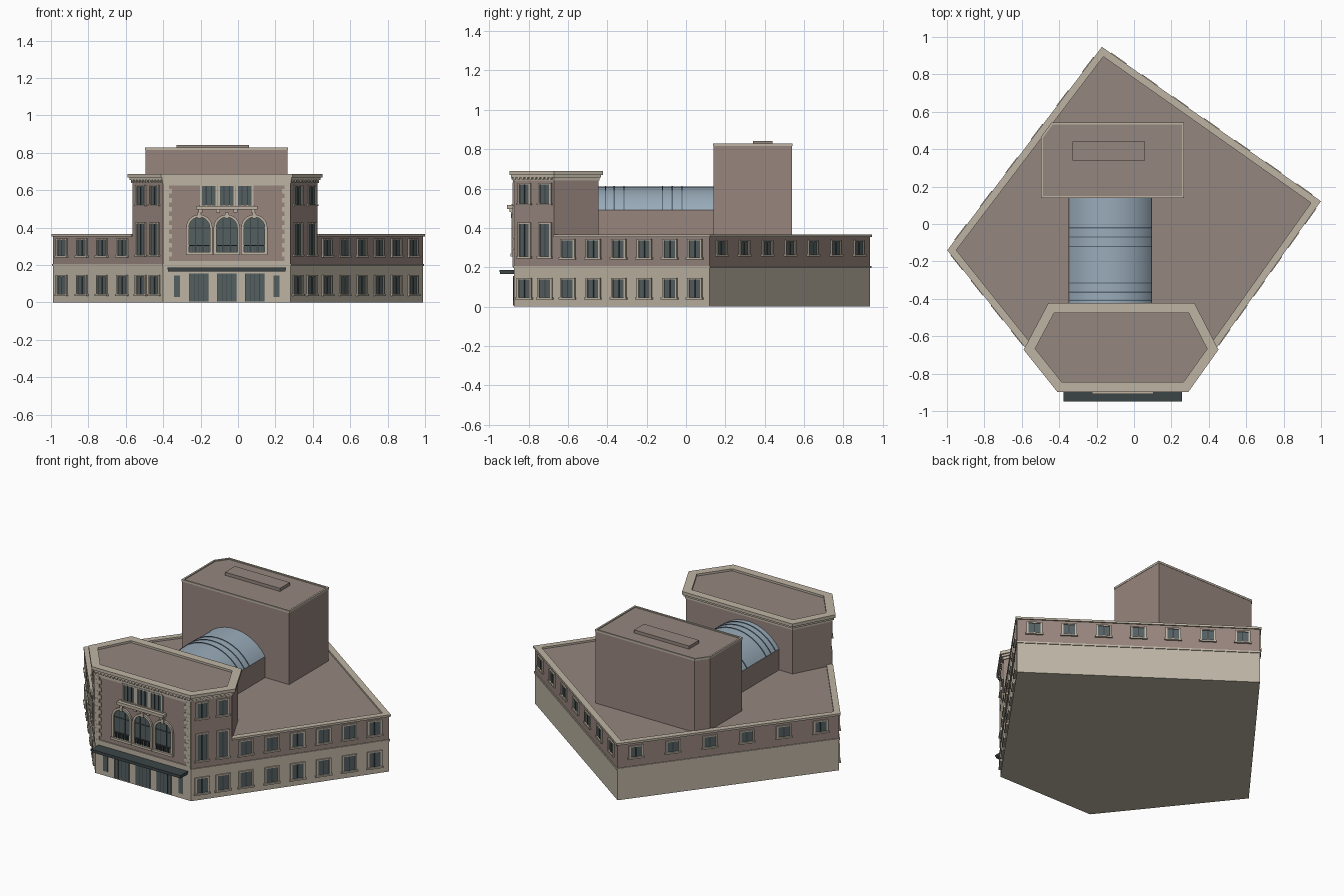
import bpy, bmesh, math
from mathutils import Vector

if "Cube" in bpy.data.objects:
    bpy.data.objects.remove(bpy.data.objects["Cube"])


def material(name, rgb):
    m = bpy.data.materials.new(name)
    m.use_nodes = True
    m.diffuse_color = (*rgb, 1)
    m.node_tree.nodes["Principled BSDF"].inputs["Base Color"].default_value = (*rgb, 1)
    return m


BRICK = material("brown brick", (.31, .235, .207))
ROOF = material("roof brown", (.30, .24, .215))
STONE = material("beige stone", (.51, .455, .37))
GLASS = material("dark glass", (.09, .115, .12))
METAL = material("dark metal", (.045, .06, .063))
BLUE = material("blue grey metal", (.32, .41, .49))
RIB = material("dark blue rib", (.10, .14, .18))


class Part:
    """Collects solids of one colour into one object."""

    def __init__(self, name, mat):
        self.name, self.mat, self.bm = name, mat, bmesh.new()

    def loft(self, a, b):
        lo = [self.bm.verts.new(p) for p in a]
        hi = [self.bm.verts.new(p) for p in b]
        self.bm.faces.new(lo[::-1])
        self.bm.faces.new(hi)
        for i in range(len(a)):
            j = (i + 1) % len(a)
            self.bm.faces.new((lo[i], lo[j], hi[j], hi[i]))

    def prism(self, pts, z0, z1):
        self.loft([(x, y, z0) for x, y in pts], [(x, y, z1) for x, y in pts])

    def box(self, x0, x1, y0, y1, z0, z1):
        self.prism([(x0, y0), (x1, y0), (x1, y1), (x0, y1)], z0, z1)

    def ring(self, pts, out, inn, z0, z1, skip=()):
        a, b = offset(pts, out), offset(pts, -inn)
        for i in range(len(pts)):
            if i not in skip:
                j = (i + 1) % len(pts)
                self.prism([a[i], a[j], b[j], b[i]], z0, z1)

    def done(self, top=None, smooth=False):
        bmesh.ops.recalc_face_normals(self.bm, faces=self.bm.faces)
        me = bpy.data.meshes.new(self.name)
        me.materials.append(self.mat)
        if top:
            me.materials.append(top)
            for f in self.bm.faces:
                f.material_index = int(f.normal.z > .9)
        self.bm.to_mesh(me)
        self.bm.free()
        ob = bpy.data.objects.new(self.name, me)
        bpy.context.collection.objects.link(ob)
        if smooth:
            bpy.ops.object.select_all(action='DESELECT')
            ob.select_set(True)
            bpy.context.view_layer.objects.active = ob
            bpy.ops.object.shade_smooth_by_angle(angle=math.radians(30))


def offset(pts, d):
    """Mitred outward offset of a counter-clockwise outline."""
    res, n = [], len(pts)
    for i in range(n):
        p = Vector(pts[i])
        e = (p - Vector(pts[i - 1])).normalized()
        f = (Vector(pts[(i + 1) % n]) - p).normalized()
        a, b = Vector((e.y, -e.x)), Vector((f.y, -f.x))
        res.append(tuple(p + (a + b) * d / (1 + a.dot(b))))
    return res


class Wall:
    """Places plates on a wall: u along it, z up, d outward."""

    def __init__(self, p, q):
        self.p, self.q = Vector(p), Vector(q)
        self.len = (self.q - self.p).length
        self.dir = (self.q - self.p).normalized()
        self.n = Vector((self.dir.y, -self.dir.x))

    def plate(self, part, pts, d0, d1):
        def at(d):
            return [(*(self.p + self.dir * u + self.n * d), z) for u, z in pts]
        part.loft(at(d0), at(d1))

    def rect(self, part, u0, u1, z0, z1, d):
        self.plate(part, [(u0, z0), (u1, z0), (u1, z1), (u0, z1)], -.002, d)

    def window(self, u, z0, z1, w=.08, panes=2):
        h, t = w / 2, .011
        self.rect(panes_part, u - h, u + h, z0, z1, .002)
        for s in (-1, 1):
            self.rect(frames, u + s * h - t / 2, u + s * h + t / 2, z0, z1, .008)
        self.rect(frames, u - h - t, u + h + t, z0 - .01, z0, .012)
        self.rect(frames, u - h - t / 2, u + h + t / 2, z1, z1 + .008, .008)
        for i in range(1, panes):
            c = u - h + w * i / panes
            self.rect(bars, c - .003, c + .003, z0, z1, .005)


# Outline corners
A, TL, FL, FR = (-.988, -.14), (-.564, -.67), (-.40, -.875), (.28, -.875)
TR, R, B = (.426, -.67), (.988, .12), (-.17, .936)
plan = [A, TL, FL, FR, TR, R, B]
tower_plan = [TL, FL, FR, TR, (.31, -.445), (-.445, -.445)]
stage_plan = [(-.495, .14), (.265, .14), (.265, .54), (-.44, .54), (-.495, .465)]

# Main block
p = Part("ground_storey", STONE); p.prism(plan, 0, .2); p.done()
p = Part("upper_storey", BRICK); p.prism(plan, .2, .356); p.done(top=ROOF)
p = Part("storey_band", STONE); p.ring(plan, .005, .01, .195, .206); p.done()
p = Part("wing_coping", STONE); p.ring(plan, .008, .03, .354, .367, skip=(1, 2, 3)); p.done()

# Front tower with stepped cornice
p = Part("front_tower", BRICK); p.prism(tower_plan, .35, .675); p.done(top=ROOF)
p = Part("tower_cornice", STONE)
for out, z0, z1 in ((.006, .64, .655), (.014, .655, .668), (.022, .668, .688)):
    p.ring(tower_plan, out, .03, z0, z1)
for a, b in ((TL, FL), (FL, FR), (FR, TR)):
    w = Wall(a, b)
    count = int(w.len / .024)
    for i in range(count):
        u = (i + .5) * w.len / count
        w.rect(p, u - .006, u + .006, .645, .656, .013)
p.done()

# Rear stage block and roof box
p = Part("stage_block", BRICK); p.prism(stage_plan, .35, .822); p.done(top=ROOF)
p = Part("stage_coping", STONE); p.ring(stage_plan, .002, .009, .815, .828); p.done()
p = Part("roof_box", ROOF); p.box(-.33, .06, .34, .44, .82, .842); p.done()

# Barrel-roofed hall
hall_x, rise, half = -.127, .12, .222
rad = (half ** 2 + rise ** 2) / (2 * rise)
sweep = math.asin(half / rad)


def barrel(part, y0, y1, grow):
    r, zc = rad + grow, .61 - rad
    arc = [sweep * (1 - 2 * i / 24) for i in range(25)]
    pts = [(hall_x + r * math.sin(t), zc + r * math.cos(t)) for t in arc]
    part.loft([(x, y0, z) for x, z in pts], [(x, y1, z) for x, z in pts])


p = Part("hall_walls", BRICK); p.box(hall_x - half, hall_x + half, -.45, .15, .35, .491); p.done()
p = Part("barrel_roof", BLUE); barrel(p, -.45, .15, 0); p.done(smooth=True)
p = Part("barrel_ribs", RIB)
for y in (-.41, -.365, -.315, -.12, -.07, -.02):
    barrel(p, y - .003, y + .003, .003)
p.done(smooth=True)

# Windows of the side and rear walls
panes_part = Part("window_glass", GLASS)
frames = Part("window_frames", STONE)
bars = Part("window_bars", METAL)
left_wall, right_wall = Wall(A, FL), Wall(FR, R)
left_u = [(x - A[0]) / (FL[0] - A[0]) * left_wall.len for x in (-.94, -.832, -.725, -.617, -.518, -.445)]
right_u = [(y - FR[1]) / (R[1] - FR[1]) * right_wall.len
           for y in (-.82, -.715, -.6, -.47, -.34, -.21, -.08, .047)]
for w, wing, tower in ((left_wall, left_u[:4], left_u[4:]), (right_wall, right_u[2:], right_u[:2])):
    for u in wing:
        w.window(u, .25, .335)
    for u in wing + tower:
        w.window(u, .045, .138)
    for u in tower:
        w.window(u, .255, .42, .07)
        w.window(u, .525, .62, .07)
for w, n in ((Wall(R, B), 7), (Wall(B, A), 6)):
    for i in range(n):
        w.window((i + .5) * w.len / n, .265, .33)

# Front facade: u runs from the corner FL
front = Wall(FL, FR)
mid = front.len / 2
stone = Part("facade_stonework", STONE)
front.rect(stone, 0, front.len, .625, .642, .005)
front.rect(stone, 0, front.len, .2, .222, .007)
for k in range(17):
    z, wide = .222 + k * .024, .046 if k % 2 else .032
    front.rect(stone, 0, wide, z, z + .0235, .006)
    front.rect(stone, front.len - wide, front.len, z, z + .0235, .006)

# Three arched windows with surrounds, keystones and railings
for c in (mid - .147, mid, mid + .147):
    def arch(r):
        arc = [(c + r * math.cos(math.pi * i / 16), .40 + r * math.sin(math.pi * i / 16)) for i in range(17)]
        return [(c + r, .27)] + arc + [(c - r, .27)]
    inner, outer = arch(.056), arch(.07)
    front.plate(panes_part, inner, -.002, .002)
    for i in range(len(inner) - 1):
        front.plate(stone, [inner[i], outer[i], outer[i + 1], inner[i + 1]], -.002, .012)
    front.rect(stone, c - .009, c + .009, .45, .482, .016)
    front.rect(stone, c - .072, c + .072, .255, .27, .018)
    for s in (-.02, .02):
        front.rect(bars, c + s - .002, c + s + .002, .27, .448, .005)
    front.rect(bars, c - .055, c + .055, .396, .402, .005)
    front.rect(bars, c - .055, c + .055, .302, .306, .012)
    for i in range(9):
        u = c - .05 + i * .0125
        front.rect(bars, u - .0015, u + .0015, .27, .303, .009)

# Upper triple window and its balcony ledge
for c in (mid - .096, mid, mid + .096):
    front.window(c, .522, .622, .084, 3)
front.rect(stone, mid - .165, mid + .165, .497, .516, .034)
for i in range(4):
    u = mid - .14 + i * .0933
    front.rect(stone, u - .01, u + .01, .48, .498, .022)

# Entrance doors and side lights
for c in (mid - .15, mid, mid + .15):
    front.rect(panes_part, c - .052, c + .052, .006, .155, .003)
    for k in range(5):
        u = c - .05 + k * .025
        front.rect(bars, u - .0015, u + .0015, .006, .155, .005)
for c in (mid - .267, mid + .267):
    front.rect(panes_part, c - .016, c + .016, .03, .145, .003)
for part in (panes_part, frames, bars, stone):
    part.done()

# Entrance canopy
p = Part("entrance_canopy", METAL)
front.rect(p, mid - .315, mid + .315, .166, .182, .071)
front.rect(p, mid - .317, mid + .317, .176, .186, .074)
p.done()
